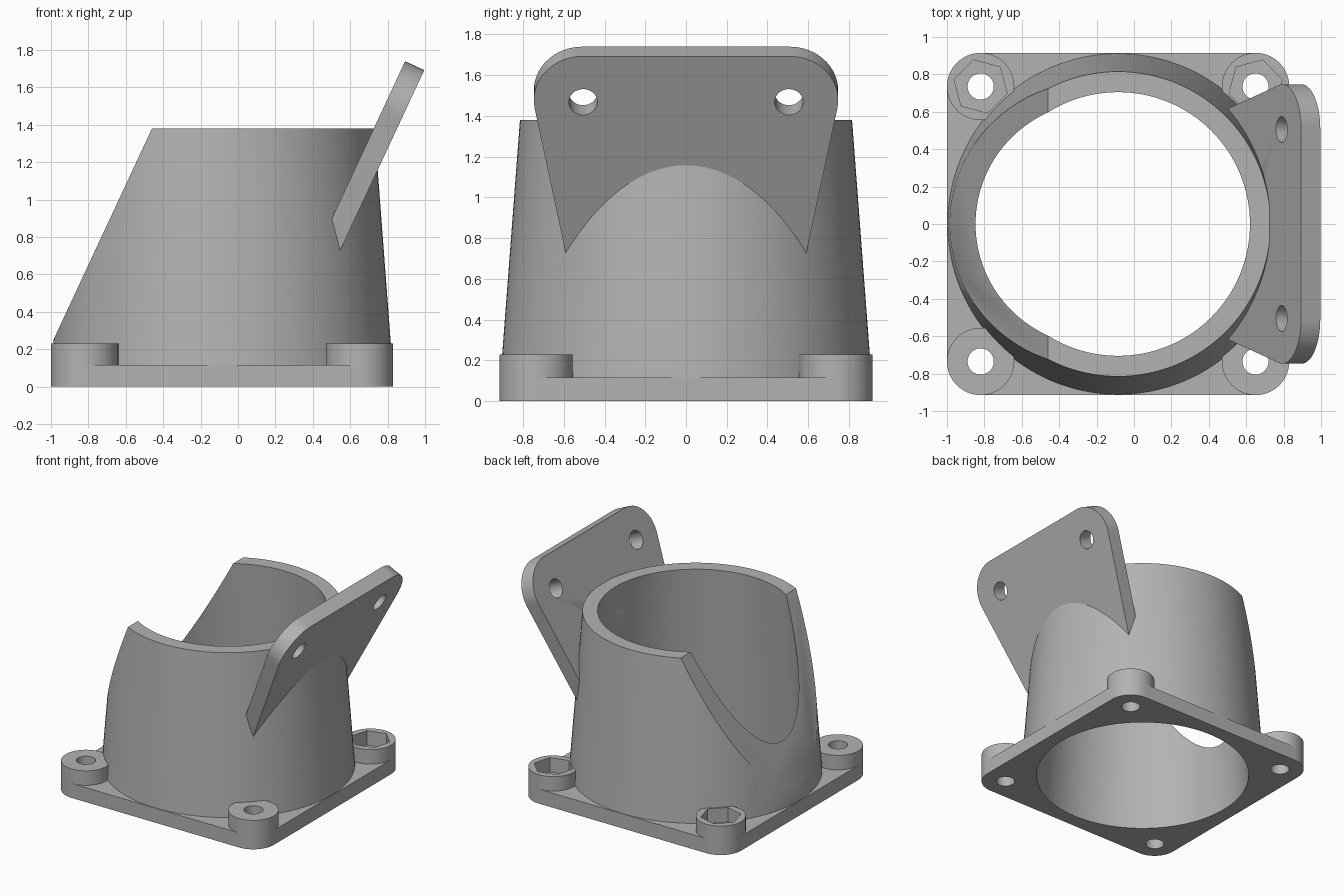
import bpy, bmesh, math
from mathutils import Matrix, Vector

cube = bpy.data.objects.get("Cube")
if cube:
    bpy.data.objects.remove(cube)

grey = bpy.data.materials.new("plain_grey")
grey.use_nodes = True
grey.diffuse_color = (0.45, 0.45, 0.45, 1)
grey.node_tree.nodes["Principled BSDF"].inputs["Base Color"].default_value = (0.45, 0.45, 0.45, 1)

CX = -0.085                     # funnel axis
CORNER, BOSS_R = 0.735, 0.18    # boss offset from the axis, boss radius
CORNERS = [(sx, sy) for sx in (-1, 1) for sy in (-1, 1)]
TILT = math.radians(25)


def finish(name, bm):
    bmesh.ops.recalc_face_normals(bm, faces=bm.faces)
    mesh = bpy.data.meshes.new(name)
    bm.to_mesh(mesh)
    bm.free()
    mesh.materials.append(grey)
    obj = bpy.data.objects.new(name, mesh)
    bpy.context.collection.objects.link(obj)
    return obj


def prism(name, outline, z0, z1, matrix=Matrix()):
    """Extrude a 2D outline from z0 to z1, then place it."""
    bm = bmesh.new()
    face = bm.faces.new([bm.verts.new((x, y, z0)) for x, y in outline])
    top = bmesh.ops.extrude_face_region(bm, geom=[face])["geom"]
    bmesh.ops.translate(bm, vec=(0, 0, z1 - z0),
                        verts=[v for v in top if isinstance(v, bmesh.types.BMVert)])
    bm.transform(matrix)
    return finish(name, bm)


def frustum(name, r0, r1, z0, z1, x=0, y=0, sides=128, turn=0):
    bm = bmesh.new()
    bmesh.ops.create_cone(bm, cap_ends=True, segments=sides, radius1=r0, radius2=r1, depth=z1 - z0)
    bm.transform(Matrix.Translation((x, y, (z0 + z1) / 2)) @ Matrix.Rotation(turn, 4, 'Z'))
    return finish(name, bm)


def arc(cx, cy, r, a0, a1, steps=14):
    angles = [math.radians(a0 + (a1 - a0) * i / steps) for i in range(steps + 1)]
    return [(cx + r * math.cos(a), cy + r * math.sin(a)) for a in angles]


def combine(obj, others, operation):
    """Apply booleans one after another and remove the helpers."""
    for other in others:
        other.hide_render = True
        mod = obj.modifiers.new("boolean", 'BOOLEAN')
        mod.operation, mod.object, mod.solver = operation, other, 'EXACT'
        graph = bpy.context.evaluated_depsgraph_get()
        mesh = bpy.data.meshes.new_from_object(obj.evaluated_get(graph))
        obj.modifiers.clear()
        obj.data = mesh
        bpy.data.objects.remove(other)


def bore():
    return frustum("bore_cutter", 0.807, 0.698, -0.1, 1.48, CX)


# Square flange with rounded corners
outline = []
for sx, sy, a in ((1, 1, 0), (-1, 1, 90), (-1, -1, 180), (1, -1, 270)):
    outline += arc(CX + sx * CORNER, sy * CORNER, BOSS_R, a, a + 90)
flange = prism("base_flange", outline, 0, 0.115)
combine(flange, [frustum("boss", BOSS_R, BOSS_R, 0, 0.23, CX + sx * CORNER, sy * CORNER, 56)
                 for sx, sy in CORNERS], 'UNION')

# Nut pockets, with one flat towards each corner, and screw holes
cutters = [bore()]
for sx, sy in CORNERS:
    x, y = CX + sx * CORNER, sy * CORNER
    turn = math.atan2(sy, sx) + math.radians(30) - math.pi / 2
    cutters.append(frustum("pocket_cutter", 0.147, 0.147, 0.115, 0.4, x, y, 6, turn))
    cutters.append(frustum("screw_cutter", 0.07, 0.07, -0.1, 0.3, x, y, 32))
combine(flange, cutters, 'DIFFERENCE')

# Tapered funnel, hollow, with a slanted opening on one side
funnel = frustum("tapered_funnel", 0.912, 0.815, 0.1, 1.38, CX)
slope = math.tan(TILT)
profile = [(-2, -0.2), (-0.46 - 1.58 * slope, -0.2), (-0.46 + 0.42 * slope, 1.8), (-2, 1.8)]
slant = prism("slant_cutter", profile, -2, 2, Matrix.Rotation(math.pi / 2, 4, 'X'))
pockets = [frustum("pocket_cutter", 0.147, 0.147, 0.115, 0.23, CX + sx * CORNER, sy * CORNER, 6,
                   math.atan2(sy, sx) + math.radians(30) - math.pi / 2) for sx, sy in CORNERS]
combine(funnel, [bore(), slant] + pockets, 'DIFFERENCE')

# Leaning mounting plate: local x is across, y runs up the slope, z faces outwards
across = Vector((0, 1, 0))
up = Vector((math.sin(TILT), 0, math.cos(TILT)))
out = across.cross(up)
frame = Matrix((across, up, out)).transposed().to_4x4()
frame.translation = (0.545, 0, 0.725)
half = [(0.561, -0.15)] + arc(0.51, 0.83, 0.237, -11, 90)
outline = half + [(-x, y) for x, y in reversed(half)]
plate = prism("mounting_plate", outline, -0.113, 0, frame)
holes = []
for side in (-1, 1):
    hole = frustum("hole_cutter", 0.07, 0.07, -0.3, 0.2, side * 0.505, 0.82, 32)
    hole.data.transform(frame)
    holes.append(hole)
combine(plate, [bore()] + holes, 'DIFFERENCE')

# Smooth curved walls, keep edges sharp
bpy.ops.object.select_all(action='DESELECT')
for obj in (flange, funnel, plate):
    obj.select_set(True)
    bpy.context.view_layer.objects.active = obj
bpy.ops.object.shade_smooth_by_angle(angle=math.radians(30))
